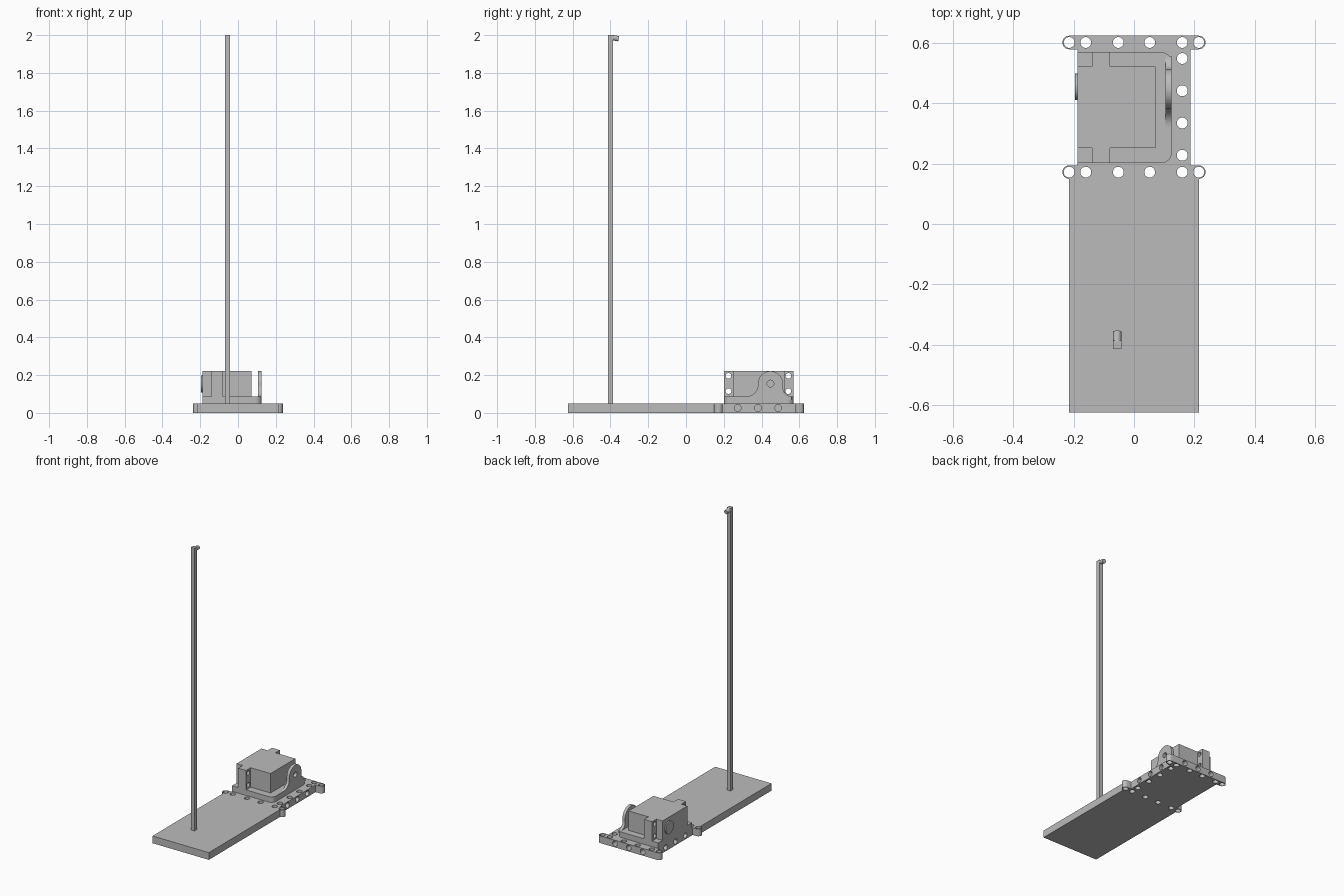
import bpy, bmesh, math
from mathutils import Matrix, Vector

old = bpy.data.objects.get("Cube")
if old:
    bpy.data.objects.remove(old, do_unlink=True)

grey = bpy.data.materials.new("plain grey")
grey.use_nodes = True
grey.diffuse_color = (0.5, 0.5, 0.5, 1)
grey.node_tree.nodes["Principled BSDF"].inputs["Base Color"].default_value = (0.5, 0.5, 0.5, 1)


def finish(name, bm):
    bmesh.ops.recalc_face_normals(bm, faces=bm.faces)
    mesh = bpy.data.meshes.new(name)
    bm.to_mesh(mesh)
    bm.free()
    mesh.materials.append(grey)
    ob = bpy.data.objects.new(name, mesh)
    bpy.context.collection.objects.link(ob)
    return ob


def box(name, lo, hi):
    bm = bmesh.new()
    bmesh.ops.create_cube(bm, size=1)
    for v in bm.verts:
        v.co = [a + (c + 0.5) * (b - a) for a, b, c in zip(lo, hi, v.co)]
    return finish(name, bm)


def arc(cx, cy, r, start, end, n=12):
    angles = [math.radians(start + (end - start) * i / n) for i in range(n + 1)]
    return [(cx + r * math.cos(a), cy + r * math.sin(a)) for a in angles]


def extrude(name, outline, a, b, along_x=False):
    """Extrude an XY outline along z, or a YZ outline along x."""
    bm = bmesh.new()
    verts = [bm.verts.new((a, p, q) if along_x else (p, q, a)) for p, q in outline]
    face = bm.faces.new(verts)
    new = bmesh.ops.extrude_face_region(bm, geom=[face])["geom"]
    shift = Vector((b - a, 0, 0) if along_x else (0, 0, b - a))
    bmesh.ops.translate(bm, vec=shift, verts=[v for v in new if isinstance(v, bmesh.types.BMVert)])
    return finish(name, bm)


def cylinders(name, specs):
    """Each spec is centre, direction, radius, length."""
    bm = bmesh.new()
    for centre, direction, r, length in specs:
        turn = Vector(direction).to_track_quat('Z', 'Y').to_matrix().to_4x4()
        bmesh.ops.create_cone(bm, cap_ends=True, segments=32, radius1=r, radius2=r,
                              depth=length, matrix=Matrix.Translation(centre) @ turn)
    return finish(name, bm)


def cut(ob, specs):
    cutter = cylinders("hole_cutter", specs)
    cutter.hide_render = True
    mod = ob.modifiers.new("holes", 'BOOLEAN')
    mod.operation, mod.solver, mod.object = 'DIFFERENCE', 'EXACT', cutter
    graph = bpy.context.evaluated_depsgraph_get()
    mesh = bpy.data.meshes.new_from_object(ob.evaluated_get(graph))
    ob.modifiers.clear()
    ob.data = mesh
    bpy.data.objects.remove(cutter, do_unlink=True)


def smooth(ob):
    bpy.ops.object.select_all(action='DESELECT')
    ob.select_set(True)
    bpy.context.view_layer.objects.active = ob
    bpy.ops.object.shade_smooth_by_angle(angle=math.radians(30))


HOLE = 0.018
X, Y, Z = (1, 0, 0), (0, 1, 0), (0, 0, 1)
front_y, back_y, lug_x, lug_r, side_x = 0.172, 0.602, 0.215, 0.0225, 0.187

# Flat base and upright post with its peg
box("base_plate", (-0.215, -0.625, 0), (0.215, front_y - lug_r, 0.05))
box("post", (-0.07, -0.414, 0.05), (-0.042, -0.386, 2))
smooth(cylinders("post_peg", [((-0.056, -0.374, 1.984), (0, 1, -0.2), 0.014, 0.036)]))

# Mounting frame with rounded lugs at its four corners
right = (arc(lug_x, front_y, lug_r, -90, 90) + [(side_x, front_y + lug_r), (side_x, back_y - lug_r)]
         + arc(lug_x, back_y, lug_r, -90, 90))
left = [(-x, y) for x, y in reversed(right)]
frame = extrude("mounting_frame", right + left, 0, 0.05)
holes = []
for y in (front_y, back_y):
    for x in (0.052, 0.16, lug_x):
        holes += [((s * x, y, 0.025), Z, HOLE, 0.1) for s in (-1, 1)]
for i in range(4):
    holes.append(((0.16, 0.228 + i * 0.107, 0.025), Z, HOLE, 0.1))
for i in range(3):
    holes += [((s * side_x, 0.274 + i * 0.107, 0.026), X, HOLE, 0.08) for s in (-1, 1)]
    holes.append((((i - 1) * 0.106, back_y + lug_r, 0.026), Y, HOLE, 0.08))
cut(frame, holes)
smooth(frame)

# Bracket: base with rounded corners, and a pivot arm
corner = 0.035
smooth(extrude("bracket_base",
               [(-side_x, 0.202)] + arc(0.125 - corner, 0.202 + corner, corner, -90, 0)
               + arc(0.125 - corner, 0.57 - corner, corner, 0, 90) + [(-side_x, 0.57)],
               0.05, 0.088))
pivot_y, pivot_z, r = 0.447, 0.155, 0.066
arm = extrude("bracket_arm",
              [(0.32, 0.07)] + arc(pivot_y - r - 0.06, 0.148, 0.06, -90, 0)
              + arc(pivot_y, pivot_z, r, 180, 0, 24)
              + arc(pivot_y + r + 0.045, 0.133, 0.045, 180, 270) + [(0.558, 0.07)],
              0.105, 0.125, along_x=True)
cut(arm, [((0.115, pivot_y, pivot_z), X, HOLE, 0.1)])
smooth(arm)

# Motor body, its screw ears and round output disc
box("motor_body", (-side_x, 0.252, 0.088), (0.072, 0.523, 0.222))
for name, lo, hi, hole_y in (("front_ear", 0.202, 0.252, 0.225), ("back_ear", 0.523, 0.57, 0.542)):
    ear = box(name, (-0.14, lo, 0.088), (-0.08, hi, 0.222))
    cut(ear, [((-0.11, hole_y, z), X, 0.015, 0.1) for z in (0.115, 0.196)])
    smooth(ear)
smooth(cylinders("output_disc", [((-side_x - 0.002, 0.455, 0.153), X, 0.044, 0.012)]))
